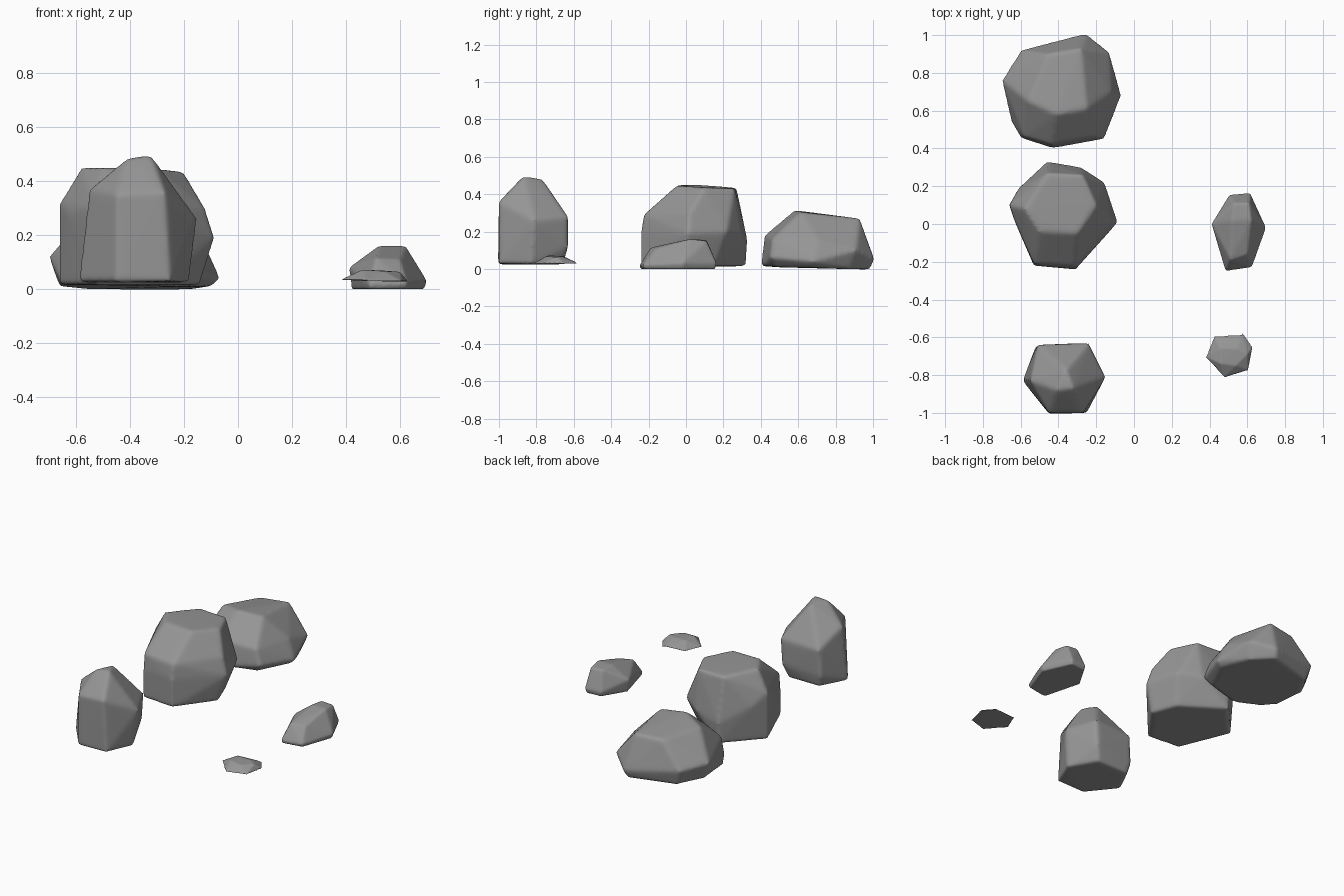
import bpy, bmesh

stone = bpy.data.materials.new("dark_stone")
stone.diffuse_color = (0.3, 0.3, 0.3, 1)


def rock(name, pts, voxel=0.01, smooth=16):
    """Convex boulder from a few corner points, edges worn soft."""
    bm = bmesh.new()
    for p in pts:
        bm.verts.new(p)
    bmesh.ops.convex_hull(bm, input=bm.verts)
    loose = [v for v in bm.verts if not v.link_faces]
    bmesh.ops.delete(bm, geom=loose, context='VERTS')
    bmesh.ops.recalc_face_normals(bm, faces=bm.faces)
    me = bpy.data.meshes.new(name)
    bm.to_mesh(me)
    bm.free()
    me.materials.append(stone)
    ob = bpy.data.objects.new(name, me)
    bpy.context.collection.objects.link(ob)
    r = ob.modifiers.new("remesh", 'REMESH')
    r.mode = 'VOXEL'
    r.voxel_size = voxel
    r.use_smooth_shade = True
    s = ob.modifiers.new("wear", 'SMOOTH')
    s.factor = 0.5
    s.iterations = smooth
    return ob


# Tall boulder, front left
rock("tall_boulder", [
    (-.41, -.88, .485), (-.32, -.87, .495), (-.36, -.77, .485),
    (-.45, -1.0, .35), (-.27, -1.0, .36), (-.55, -.83, .37),
    (-.15, -.81, .26), (-.24, -.63, .28), (-.51, -.64, .27),
    (-.45, -1.005, .025), (-.25, -1.0, .03), (-.18, -.83, .025),
    (-.25, -.63, .12), (-.52, -.645, .10), (-.59, -.83, .025),
    (-.28, -.66, .025), (-.50, -.66, .025)])

# Blocky boulder, middle left
rock("block_boulder", [
    (-.58, .08, .45), (-.50, -.04, .45), (-.30, -.05, .445),
    (-.20, .10, .435), (-.27, .26, .43), (-.46, .27, .435),
    (-.53, -.21, .30), (-.31, -.225, .29), (-.12, .02, .30),
    (-.53, -.22, .20), (-.31, -.24, .20), (-.085, .01, .19),
    (-.155, .22, .2), (-.28, .30, .18), (-.46, .33, .15),
    (-.61, .19, .25), (-.66, .10, .32), (-.63, .01, .28),
    (-.53, -.22, .015), (-.31, -.24, .015), (-.14, -.01, .015),
    (-.20, .15, .015), (-.46, .32, .015), (-.66, .10, .015), (-.62, 0, .015)])

# Broad low boulder, back left
rock("broad_boulder", [
    (-.46, .90, .265), (-.28, .93, .27), (-.25, .61, .305),
    (-.41, .58, .315), (-.56, .65, .285),
    (-.58, .46, .15), (-.44, .42, .18), (-.19, .46, .16),
    (-.70, .76, .12), (-.60, .92, .10), (-.12, .70, .16),
    (-.255, 1.01, .05), (-.13, .91, .10), (-.065, .68, .04),
    (-.155, .45, .06), (-.43, .40, .015), (-.60, .455, .03),
    (-.65, .54, .02), (-.66, .75, .01), (-.57, .90, .0), (-.27, .985, -.002),
    (-.16, .87, 0), (-.10, .68, .01), (-.20, .48, .01)])

# Small pointed stone, right
rock("small_stone", [
    (.52, .02, .16), (.62, .02, .16), (.53, .11, .155), (.61, .11, .15),
    (.51, -.19, .115), (.60, -.16, .11),
    (.505, .155, .03), (.615, .165, .03), (.70, -.02, .03),
    (.625, -.23, .02), (.485, -.25, .02), (.41, 0, .08),
    (.42, 0, .0), (.69, -.02, .0), (.62, -.22, .0), (.485, -.245, .0),
    (.51, .15, .0), (.61, .155, .0)], .007, 10)

# Flat pebble, front right
rock("flat_pebble", [
    (.46, -.74, .072), (.46, -.66, .071), (.55, -.66, .068), (.60, -.69, .064),
    (.54, -.75, .067),
    (.425, -.595, .035), (.575, -.575, .03), (.63, -.65, .028),
    (.605, -.775, .03), (.475, -.815, .03), (.38, -.705, .035)], .005, 5)
